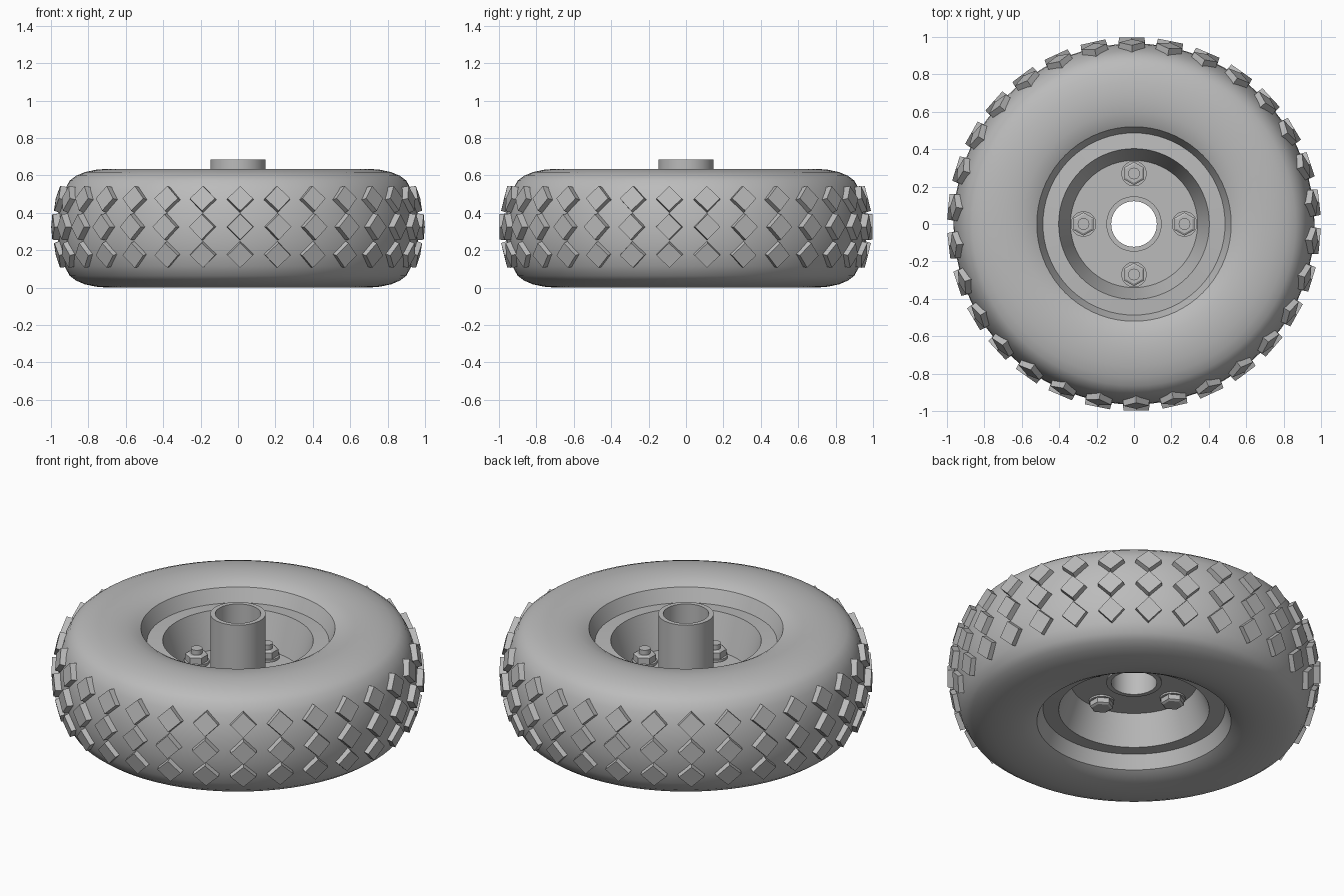
import bpy, bmesh
from math import radians, pi
from mathutils import Matrix, Vector

cube = bpy.data.objects.get("Cube")
if cube:
    bpy.data.objects.remove(cube)

grey = bpy.data.materials.new("plain grey")
grey.use_nodes = True
colour = (0.5, 0.5, 0.5, 1)
grey.diffuse_color = colour
grey.node_tree.nodes["Principled BSDF"].inputs["Base Color"].default_value = colour

HEIGHT = 0.635  # tyre width, standing on z = 0


def finish(name, bm, smooth_angle=None):
    bmesh.ops.recalc_face_normals(bm, faces=bm.faces)
    mesh = bpy.data.meshes.new(name)
    bm.to_mesh(mesh)
    bm.free()
    mesh.materials.append(grey)
    obj = bpy.data.objects.new(name, mesh)
    bpy.context.collection.objects.link(obj)
    if smooth_angle:
        bpy.ops.object.select_all(action="DESELECT")
        obj.select_set(True)
        bpy.context.view_layer.objects.active = obj
        bpy.ops.object.shade_smooth_by_angle(angle=radians(smooth_angle))
    return obj


def lathe(name, profile, closed=True, steps=72, smooth_angle=30):
    """Spin (radius, z) points around the z axis."""
    bm = bmesh.new()
    verts = [bm.verts.new((r, 0, z)) for r, z in profile]
    edges = [bm.edges.new(pair) for pair in zip(verts, verts[1:])]
    if closed:
        edges.append(bm.edges.new((verts[-1], verts[0])))
    bmesh.ops.spin(bm, geom=verts + edges, cent=(0, 0, 0), axis=(0, 0, 1),
                   angle=2 * pi, steps=steps, use_merge=True)
    bmesh.ops.remove_doubles(bm, verts=bm.verts, dist=0.0001)
    return finish(name, bm, smooth_angle)


def prism(bm, sides, r1, r2, depth, matrix):
    bmesh.ops.create_cone(bm, cap_ends=True, segments=sides, radius1=r1,
                          radius2=r2, depth=depth, matrix=matrix)


# Tyre: upper half of the section, mirrored below
upper = [(0.52, 0.60), (0.55, 0.615), (0.60, 0.628), (0.65, 0.634), (0.70, 0.635),
         (0.76, 0.630), (0.82, 0.617), (0.865, 0.598), (0.90, 0.572),
         (0.928, 0.52), (0.948, 0.46), (0.961, 0.39)]
lower = [(r, HEIGHT - z) for r, z in reversed(upper)]
lathe("tyre", upper + [(0.965, HEIGHT / 2)] + lower, closed=False, smooth_angle=40)

# Wheel rim: flange, ledge, sloping well and centre disc
DISC_TOP, DISC_BASE = 0.325, 0.28
face = [(0.52, 0.60), (0.487, 0.522), (0.403, 0.528)]
back = [(r, HEIGHT - z) for r, z in reversed(face)]
lathe("rim", face + [(0.34, DISC_TOP), (0.13, DISC_TOP),
                     (0.13, DISC_BASE), (0.34, DISC_BASE)] + back)

# Axle tube
lathe("hub_tube", [(0.148, 0.685), (0.122, 0.685), (0.122, 0.272), (0.148, 0.272)], steps=48)

# Tread: three rows of diamond blocks that follow the tyre's curve
COUNT = 30
bm = bmesh.new()
for radius, z, tilt in ((0.972, 0.477, 14), (0.997, HEIGHT / 2 + 0.007, 0), (0.972, 0.172, -14)):
    for i in range(COUNT):
        place = (Matrix.Rotation(radians(0.7 + 360 / COUNT * (i + 0.5)), 4, "Z")
                 @ Matrix.Translation((radius, 0, z))
                 @ Matrix.Rotation(radians(90 - tilt), 4, "Y")
                 @ Matrix.Translation((0, 0, -0.03)))
        prism(bm, 4, 0.074, 0.068, 0.06, place)
finish("tread_blocks", bm)

# Four bolts: washer, nut and stud above, hex head below
names = ("left", "back", "right", "front")
for i, side in enumerate(names):
    spot = Matrix.Rotation(i * pi / 2, 4, "Z") @ Vector((0.27, 0, 0))
    bm = bmesh.new()
    for sides, r1, r2, z0, z1 in (
            (32, 0.068, 0.068, DISC_TOP - 0.005, DISC_TOP + 0.014),
            (6, 0.062, 0.062, DISC_TOP + 0.014, DISC_TOP + 0.05),
            (6, 0.062, 0.05, DISC_TOP + 0.05, DISC_TOP + 0.057),
            (24, 0.031, 0.031, DISC_TOP + 0.05, DISC_TOP + 0.085),
            (32, 0.068, 0.068, DISC_BASE - 0.01, DISC_BASE + 0.005),
            (6, 0.05, 0.062, DISC_BASE - 0.045, DISC_BASE - 0.038),
            (6, 0.062, 0.062, DISC_BASE - 0.038, DISC_BASE - 0.01)):
        prism(bm, sides, r1, r2, z1 - z0,
              Matrix.Translation(spot + Vector((0, 0, (z0 + z1) / 2))))
    finish("bolt_" + side, bm, 25)
